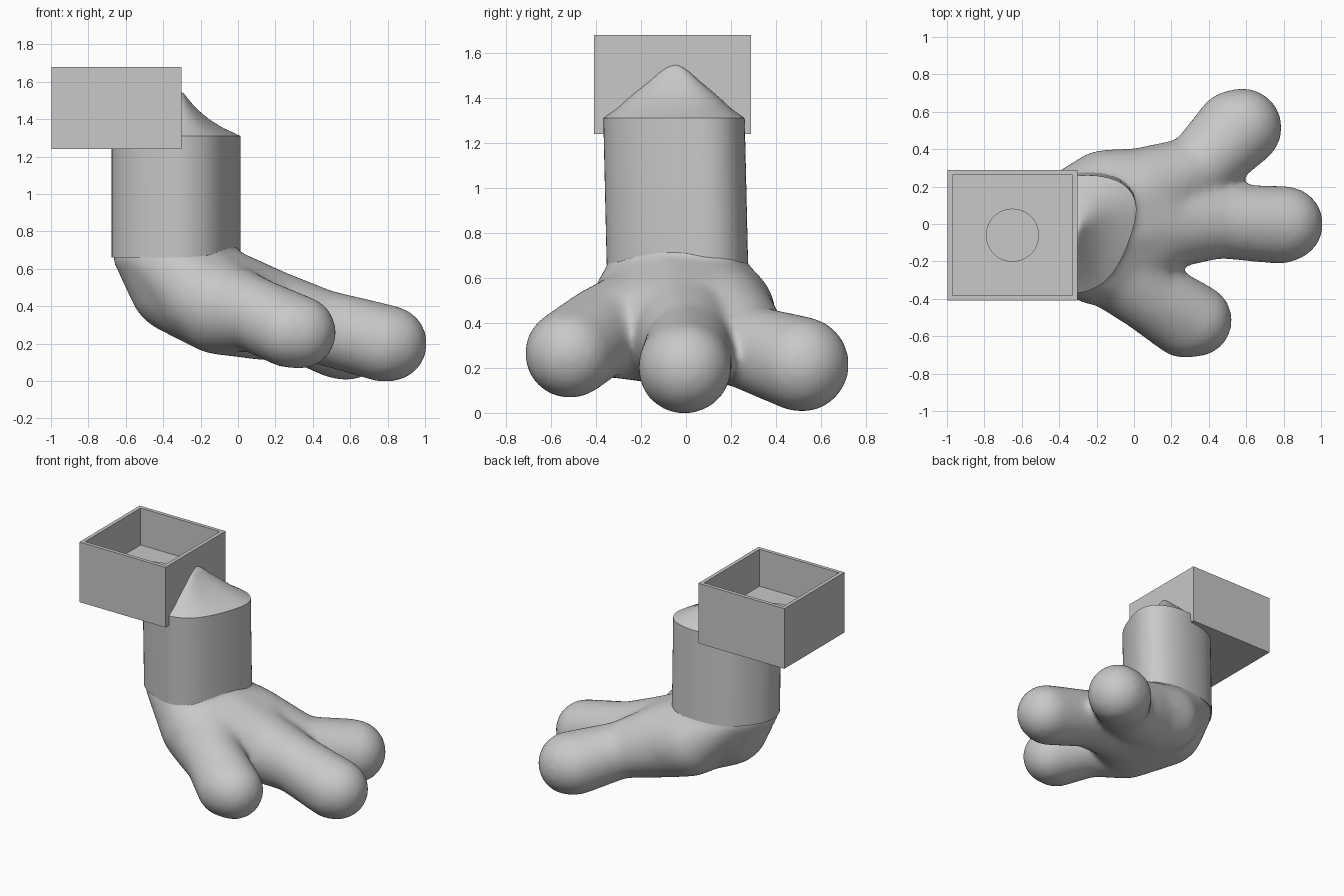
import bpy, bmesh, math
from mathutils import Vector

cube = bpy.data.objects.get("Cube")
if cube:
    bpy.data.objects.remove(cube, do_unlink=True)

SHADE = (0.58, 0.58, 0.58, 1)
grey = bpy.data.materials.new("plain grey")
grey.use_nodes = True
grey.diffuse_color = SHADE
grey.node_tree.nodes["Principled BSDF"].inputs["Base Color"].default_value = SHADE

BOX_X, BOX_Y, BOX_HALF = -0.65, -0.06, 0.348
LEG_BASE, LEG_TOP, FLOOR = 0.66, 1.31, 1.41


def finish(bm, name, smooth=None):
    mesh = bpy.data.meshes.new(name)
    bmesh.ops.recalc_face_normals(bm, faces=bm.faces)
    bm.to_mesh(mesh)
    bm.free()
    mesh.materials.append(grey)
    obj = bpy.data.objects.new(name, mesh)
    bpy.context.collection.objects.link(obj)
    if smooth:
        bpy.ops.object.select_all(action='DESELECT')
        obj.select_set(True)
        bpy.context.view_layer.objects.active = obj
        bpy.ops.object.shade_smooth_by_angle(angle=math.radians(smooth))
    return obj


# Rounded leg cross-section, a closed spline through a few points
OUTLINE = [Vector(p) for p in (
    (0.013, 0.08), (-0.07, 0.22), (-0.28, 0.26), (-0.53, 0.19), (-0.673, -0.03),
    (-0.6, -0.24), (-0.36, -0.363), (-0.18, -0.325), (-0.06, -0.17))]
CENTRE = Vector((-0.31, -0.05))


def leg_outline(steps=8):
    pts, n = [], len(OUTLINE)
    for i in range(n):
        a, b, c, d = (OUTLINE[(i + k) % n] for k in (-1, 0, 1, 2))
        for s in range(steps):
            t = s / steps
            pts.append(0.5 * (2 * b + (c - a) * t + (2 * a - 5 * b + 4 * c - d) * t * t
                              + (3 * b - a - 3 * c + d) * t ** 3))
    return pts


def ring(z, sx=1.0, sy=1.0):
    lean = 0.015 * max(0, LEG_TOP - z) / (LEG_TOP - LEG_BASE)
    return [Vector((CENTRE.x + (p.x - CENTRE.x) * sx, CENTRE.y + (p.y - CENTRE.y) * sy + lean, z))
            for p in leg_outline()]


def loft(bm, rings):
    rows = [[bm.verts.new(p) for p in r] for r in rings]
    for low, high in zip(rows, rows[1:]):
        for i in range(len(low)):
            j = (i + 1) % len(low)
            bm.faces.new((low[i], low[j], high[j], high[i]))
    return rows


# Leg column
bm = bmesh.new()
rows = loft(bm, [ring(LEG_BASE), ring(LEG_TOP)])
bm.faces.new(rows[0])
finish(bm, "leg", 40)

# Pointed cap, kept flat against the box wall
bm = bmesh.new()
profile = [(LEG_TOP, 1, 1), (1.352, 0.72, 0.81), (1.395, 0.5, 0.66), (1.435, 0.35, 0.51),
           (1.47, 0.235, 0.37), (1.51, 0.13, 0.23), (1.535, 0.07, 0.12), (1.547, 0.02, 0.03)]
cap_rings = [ring(*step) for step in profile]
for r in cap_rings[1:]:
    for p in r:
        p.x = max(p.x, -0.315)
rows = loft(bm, cap_rings)
bm.faces.new(rows[-1])
finish(bm, "leg_cap", 60)


# Foot: hulls between round joints, fused and softened
def ball(x, y, z, r):
    pts = []
    for i in range(1, 12):
        a = math.pi * i / 12
        for j in range(24):
            b = math.tau * j / 24
            pts.append(Vector((x + r * math.sin(a) * math.cos(b),
                               y + r * math.sin(a) * math.sin(b), z + r * math.cos(a))))
    return pts + [Vector((x, y, z + r)), Vector((x, y, z - r))]


def hull(bm, *clouds):
    verts = [bm.verts.new(p) for cloud in clouds for p in cloud]
    out = bmesh.ops.convex_hull(bm, input=verts)
    loose = {g for g in out["geom_interior"] + out["geom_unused"]
             if isinstance(g, bmesh.types.BMVert)}
    bmesh.ops.delete(bm, geom=list(loose), context='VERTS')


ankle = ring(LEG_BASE)
heel = ball(-0.31, -0.04, 0.53, 0.28)
palm = ball(0.14, 0.0, 0.36, 0.25)
palm_left = ball(0.02, 0.15, 0.40, 0.255)
palm_right = ball(-0.1, -0.2, 0.395, 0.255)
side_left = ball(-0.15, 0.16, 0.44, 0.24)
side_right = ball(-0.2, -0.2, 0.45, 0.235)
necks = [ball(0.33, 0.28, 0.29, 0.19), ball(0.45, 0.015, 0.29, 0.2), ball(0.08, -0.38, 0.36, 0.2)]
tips = [ball(0.535, 0.51, 0.22, 0.208) + ball(0.58, 0.515, 0.215, 0.213),
        ball(0.78, -0.01, 0.2, 0.206) + ball(0.81, 0.0, 0.2, 0.204),
        ball(0.27, -0.525, 0.265, 0.195) + ball(0.33, -0.515, 0.26, 0.197)]

bm = bmesh.new()
hull(bm, ring(LEG_BASE - 0.05, 0.96, 0.96), ring(0.8, 0.95, 0.95))
hull(bm, ankle, heel)
hull(bm, ankle, side_left, side_right)
hull(bm, side_left, side_right, palm_left, palm_right)
hull(bm, ankle, palm_left, palm_right)
hull(bm, heel, palm_left, palm_right, palm)
for root, neck, tip in zip((palm_left, palm, palm_right), necks, tips):
    hull(bm, root, neck)
    hull(bm, neck, tip)
foot = finish(bm, "foot", 180)
remesh = foot.modifiers.new("fuse", 'REMESH')
remesh.mode = 'VOXEL'
remesh.voxel_size = 0.02
remesh.use_smooth_shade = True
soften = foot.modifiers.new("soften", 'SMOOTH')
soften.factor = 0.5
soften.iterations = 22

# Open box with a thick floor
bm = bmesh.new()


def square(half, z):
    return [Vector((BOX_X + sx * half, BOX_Y + sy * half, z))
            for sx, sy in ((-1, -1), (1, -1), (1, 1), (-1, 1))]


inner = BOX_HALF - 0.027
rows = loft(bm, [square(BOX_HALF, 1.24), square(BOX_HALF, 1.68), square(inner, 1.68), square(inner, FLOOR)])
bm.faces.new(rows[0])
bm.faces.new(rows[-1])
finish(bm, "box")

# Round plate in the box floor
bm = bmesh.new()
bmesh.ops.create_cone(bm, cap_ends=True, segments=48, radius1=0.142, radius2=0.142, depth=0.04)
bmesh.ops.translate(bm, verts=bm.verts, vec=(BOX_X, BOX_Y, FLOOR))
finish(bm, "floor_plate", 40)
